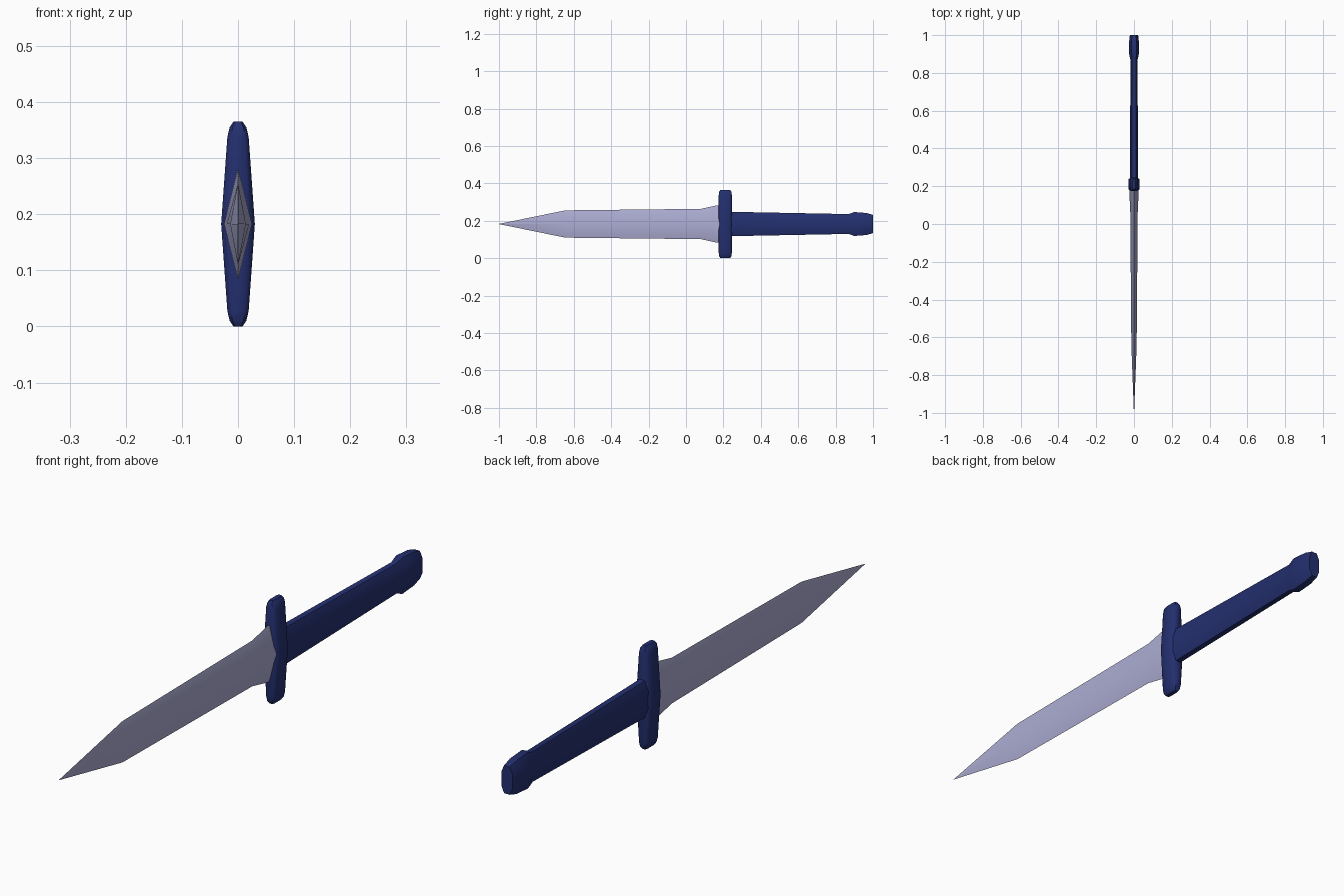
import bpy, bmesh, math

if "Cube" in bpy.data.objects:
    bpy.data.objects.remove(bpy.data.objects["Cube"])

MID = 0.1825  # height of the dagger's long axis


def material(name, rgb):
    m = bpy.data.materials.new(name)
    m.diffuse_color = (*rgb, 1)
    m.use_nodes = True
    m.node_tree.nodes["Principled BSDF"].inputs["Base Color"].default_value = m.diffuse_color
    return m


steel = material("pale_steel", (0.42, 0.42, 0.66))
navy = material("navy_blue", (0.017, 0.029, 0.16))


def loft(name, rings, mat, angle):
    """Skin a list of equal-sized point rings and cap both ends."""
    bm = bmesh.new()
    loops = [[bm.verts.new(p) for p in ring] for ring in rings]
    n = len(loops[0])
    for a, b in zip(loops, loops[1:]):
        for i in range(n):
            j = (i + 1) % n
            bm.faces.new((a[i], a[j], b[j], b[i]))
    bm.faces.new(loops[0])
    bm.faces.new(loops[-1])
    bmesh.ops.remove_doubles(bm, verts=bm.verts, dist=0.00005)
    bmesh.ops.recalc_face_normals(bm, faces=bm.faces)
    me = bpy.data.meshes.new(name)
    bm.to_mesh(me)
    bm.free()
    me.materials.append(mat)
    ob = bpy.data.objects.new(name, me)
    bpy.context.collection.objects.link(ob)
    bpy.ops.object.select_all(action='DESELECT')
    ob.select_set(True)
    bpy.context.view_layer.objects.active = ob
    bpy.ops.object.shade_smooth_by_angle(angle=math.radians(angle))
    return ob


DIAMOND = [(1, 0), (0, 1), (-1, 0), (0, -1)]


def octagon(cx, cz):
    return [(1, cz), (cx, 1), (-cx, 1), (-1, cz),
            (-1, -cz), (-cx, -1), (cx, -1), (1, -cz)]


def along_y(stations, shape):
    return [[(hx * u, y, MID + hz * v) for u, v in shape] for y, hx, hz in stations]


# Blade: diamond section flaring at the guard (y, half thickness, half height)
loft("blade", along_y([(-1.0, 0.0005, 0.0005), (-0.645, 0.014, 0.073),
                       (0.08, 0.020, 0.081), (0.165, 0.025, 0.100),
                       (0.20, 0.025, 0.100)], DIAMOND), steel, 60)

# Grip and pommel: flattened octagonal section
loft("grip_and_pommel", along_y([(0.22, 0.022, 0.066), (0.30, 0.021, 0.064),
                                 (0.87, 0.019, 0.053), (0.90, 0.026, 0.064),
                                 (0.965, 0.026, 0.059), (1.0, 0.022, 0.049)],
                                octagon(0.5, 0.5)), navy, 50)

# Crossguard: swollen in the middle, chamfered ends (z offset, half x, half y)
half = [(0.155, 0.019, 0.035), (0.172, 0.015, 0.033), (0.1825, 0.008, 0.026)]
stations = [(-z, x, y) for z, x, y in reversed(half)] + [(0, 0.030, 0.035)] + half
loft("crossguard", [[(hx * u, 0.21 + hy * v, MID + z) for u, v in octagon(0.65, 0.72)]
                    for z, hx, hy in stations], navy, 50)
